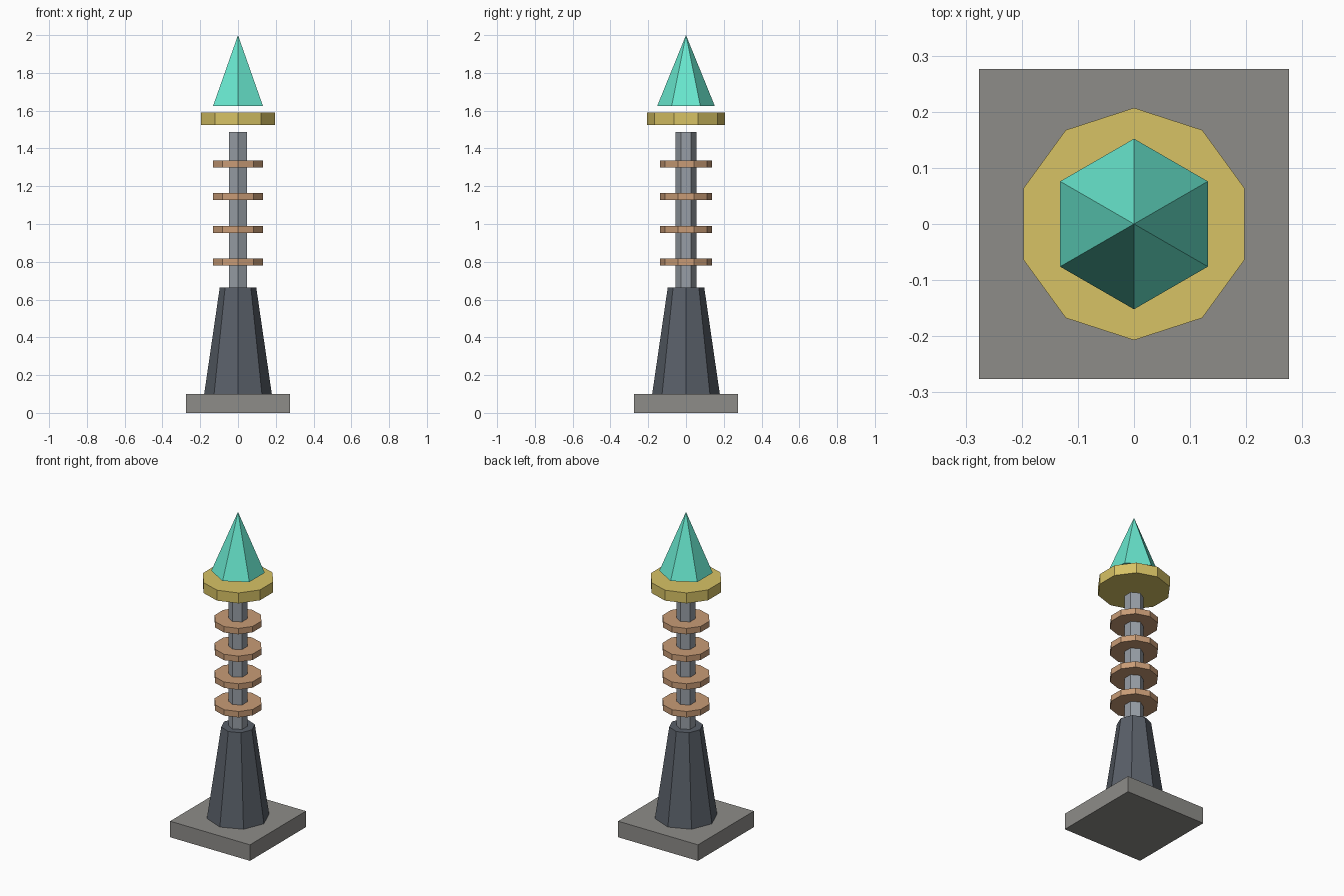
import bpy

if "Cube" in bpy.data.objects:
    bpy.data.objects.remove(bpy.data.objects["Cube"])


def material(name, color):
    mat = bpy.data.materials.new(name)
    mat.diffuse_color = (*color, 1)
    mat.use_nodes = True
    mat.node_tree.nodes["Principled BSDF"].inputs["Base Color"].default_value = mat.diffuse_color
    return mat


stone = material("stone", (0.27, 0.265, 0.25))
dark_metal = material("dark_metal", (0.10, 0.115, 0.14))
steel = material("steel", (0.31, 0.34, 0.38))
copper = material("copper", (0.58, 0.33, 0.18))
gold = material("gold", (0.68, 0.54, 0.13))
crystal_green = material("crystal_green", (0.14, 0.80, 0.62))


def prism(name, sides, r_bottom, r_top, z0, z1, mat):
    """Flat-sided cone, frustum or prism with a corner on the y axis."""
    bpy.ops.mesh.primitive_cone_add(
        vertices=sides, radius1=r_bottom, radius2=r_top,
        depth=z1 - z0, location=(0, 0, (z0 + z1) / 2))
    obj = bpy.context.object
    obj.name = name
    obj.data.materials.append(mat)
    return obj


# Square plinth
bpy.ops.mesh.primitive_cube_add(size=1, location=(0, 0, 0.05))
base = bpy.context.object
base.name = "base"
base.scale = (0.552, 0.552, 0.10)
bpy.ops.object.transform_apply(location=False, rotation=False, scale=True)
base.data.materials.append(stone)

# Tapered octagonal pedestal and hexagonal shaft
prism("pedestal", 8, 0.179, 0.0965, 0.10, 0.665, dark_metal)
prism("shaft", 6, 0.055, 0.055, 0.665, 1.488, steel)

# Evenly spaced coil rings around the shaft
for i in range(4):
    z = 0.799 + i * 0.173
    prism(f"coil_ring_{i + 1}", 10, 0.138, 0.138, z - 0.0185, z + 0.0185, copper)

# Floating collar and pointed crystal
prism("collar", 10, 0.207, 0.207, 1.525, 1.59, gold)
prism("crystal", 6, 0.152, 0, 1.626, 2.0, crystal_green)
